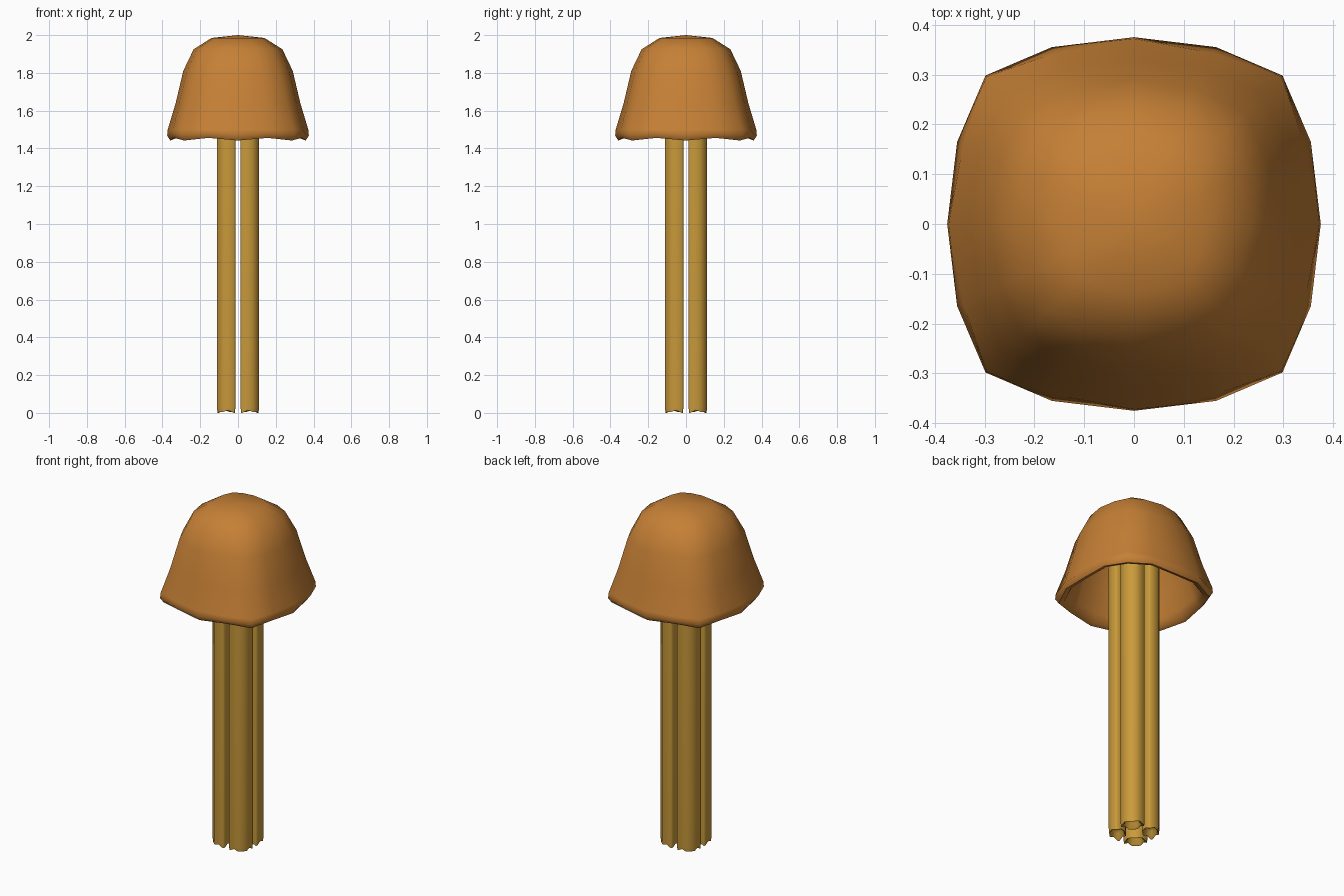
import bpy, bmesh, math

if "Cube" in bpy.data.objects:
    bpy.data.objects.remove(bpy.data.objects["Cube"], do_unlink=True)


def make_material(name, color):
    mat = bpy.data.materials.new(name)
    mat.use_nodes = True
    mat.diffuse_color = color
    mat.node_tree.nodes["Principled BSDF"].inputs["Base Color"].default_value = color
    return mat


def loft(name, rings, mat, angle):
    """Skin a list of equal-length closed rings and close both ends."""
    bm = bmesh.new()
    loops = [[bm.verts.new(p) for p in ring] for ring in rings]
    for a, b in zip(loops, loops[1:]):
        for i in range(len(a)):
            j = (i + 1) % len(a)
            bm.faces.new((a[i], a[j], b[j], b[i]))
    for loop in (loops[0], loops[-1]):
        centre = [sum(v.co[k] for v in loop) / len(loop) for k in range(3)]
        # The end rings are capped with a shallow fan, raised towards the middle
        hub = bm.verts.new((centre[0], centre[1], centre[2] + 0.015))
        for i in range(len(loop)):
            bm.faces.new((loop[i], loop[(i + 1) % len(loop)], hub))
    bmesh.ops.recalc_face_normals(bm, faces=bm.faces)
    mesh = bpy.data.meshes.new(name)
    bm.to_mesh(mesh)
    bm.free()
    obj = bpy.data.objects.new(name, mesh)
    bpy.context.collection.objects.link(obj)
    mesh.materials.append(mat)
    bpy.ops.object.select_all(action="DESELECT")
    obj.select_set(True)
    bpy.context.view_layer.objects.active = obj
    bpy.ops.object.shade_smooth_by_angle(angle=math.radians(angle))
    return obj


def rounded_square(radius, z, corner=0.062, pinch=0.018, wave=0.0, sides=16):
    """Squarish ring; pinch pulls in and wave lifts it between corners and middles."""
    ring = []
    for i in range(sides):
        a = 2 * math.pi * i / sides
        between = math.sin(4 * a) ** 2
        r = radius * (1 + corner * (1 - math.cos(4 * a)) - pinch * between)
        turned = a + 0.042 * math.sin(4 * a)
        ring.append((r * math.cos(turned), r * math.sin(turned), z + wave * between))
    return ring


cap_brown = make_material("cap brown", (0.56, 0.215, 0.036, 1))
stalk_tan = make_material("stalk tan", (0.59, 0.325, 0.043, 1))

# Cap: outer dome down to the flared wavy lip, then back up the hollow inside
outer = [(0.14, 1.985, 0.05), (0.235, 1.925, 0.04), (0.29, 1.81, 0.045),
         (0.33, 1.64, 0.055)]
inner = [(0.315, 1.5), (0.28, 1.64), (0.24, 1.79), (0.185, 1.89), (0.1, 1.93)]
rings = [rounded_square(r, z, corner) for r, z, corner in outer]
rings += [rounded_square(0.372, 1.5, pinch=0.045),
          rounded_square(0.375, 1.468, wave=0.012),
          rounded_square(0.358, 1.442, wave=0.014),
          rounded_square(0.332, 1.452, wave=0.012)]
rings += [rounded_square(r, z) for r, z in inner]
loft("cap", rings, cap_brown, 60)

# Stalk: four columns with trimmed inner and outer corners and scalloped hollow feet
H, M, C = 0.0485, 0.012, 0.0145
quarter = [(H, -0.042, 0), (H, -M, 0.015), (H, C, 0.006),
           (C, H, 0.006), (-M, H, 0.015), (-0.042, H, 0)]
section = quarter + [(-u, -v, z) for u, v, z in quarter]


def column_ring(sx, sy, scale, z, scallop):
    return [(sx * (0.0625 + u * scale), sy * (0.0625 + v * scale), z + scallop * d)
            for u, v, d in section]


for side, sx in (("left", 1), ("right", -1)):
    for end, sy in (("back", 1), ("front", -1)):
        loft(f"{end}_{side}_stalk",
             [column_ring(sx, sy, 1, 1.91, 0), column_ring(sx, sy, 1, 0.03, 0),
              column_ring(sx, sy, 0.96, 0, 1), column_ring(sx, sy, 0.8, 0.004, 1),
              column_ring(sx, sy, 0.68, 0.04, 0)],
             stalk_tan, 60)
